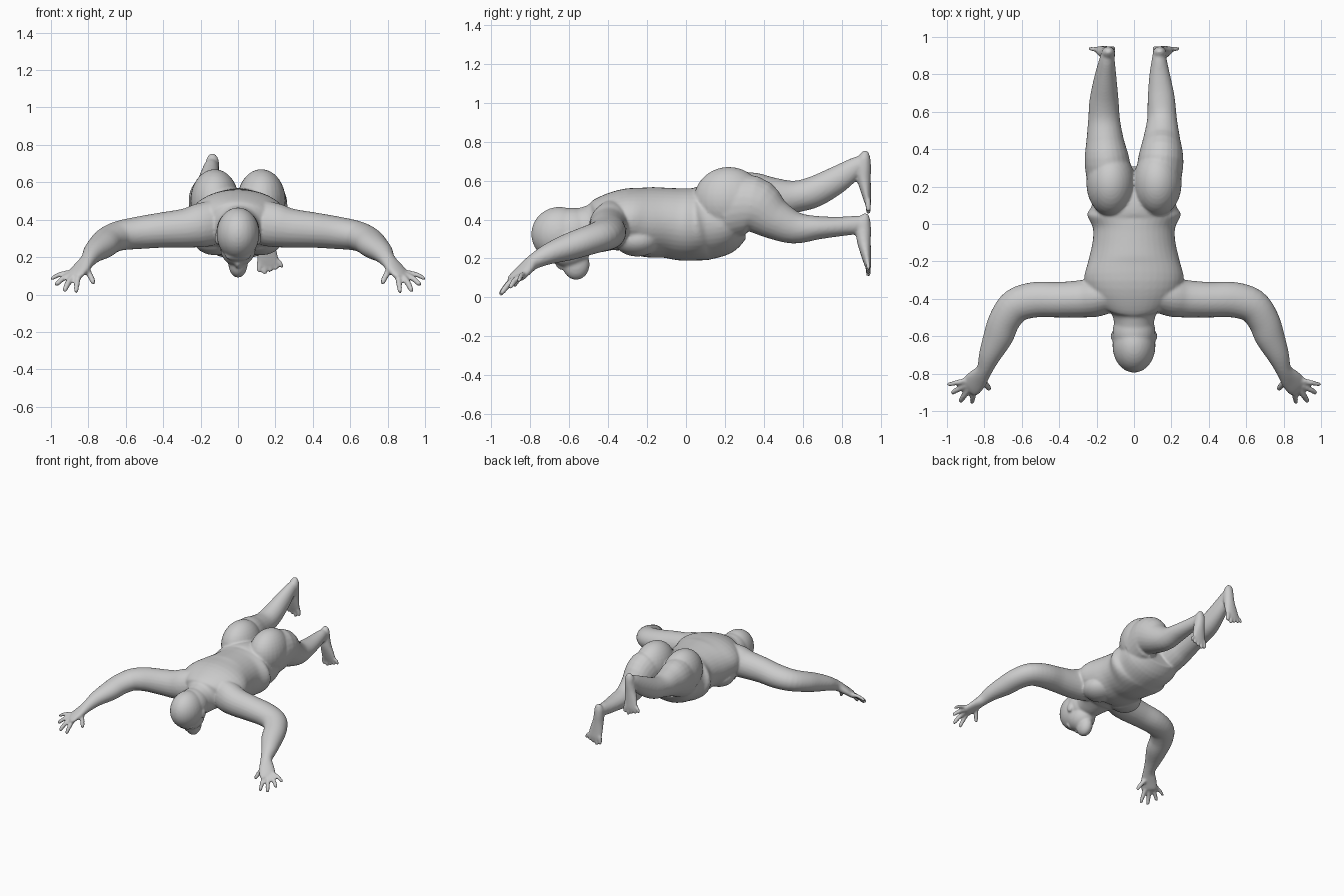
import bpy, bmesh, math
from mathutils import Vector, Matrix

bm = bmesh.new()
Z, Y = Vector((0, 0, 1)), Vector((0, 1, 0))


def spline(pts, n=4):
    """Smoothly interpolate rows of numbers (Catmull-Rom)."""
    p = [pts[0]] + list(pts) + [pts[-1]]
    out = []
    for i in range(1, len(p) - 2):
        for k in range(n):
            t = k / n
            out.append([0.5 * (2 * b + (c - a) * t + (2 * a - 5 * b + 4 * c - d) * t * t
                               + (3 * b - a - 3 * c + d) * t ** 3)
                        for a, b, c, d in zip(p[i - 1], p[i], p[i + 1], p[i + 2])])
    return out + [list(pts[-1])]


def loft(pts, up=Z, sides=24, mx=1):
    """Closed limb through rows of (x, y, z, half width, half height)."""
    rows = spline(pts)
    cs = [Vector((mx * r[0], r[1], r[2])) for r in rows]
    rings = []
    for i, c in enumerate(cs):
        t = (cs[min(i + 1, len(cs) - 1)] - cs[max(i - 1, 0)]).normalized()
        s = t.cross(up).normalized()
        u = s.cross(t)
        rings.append([bm.verts.new(c + s * rows[i][3] * math.cos(a) + u * rows[i][4] * math.sin(a))
                      for a in (2 * math.pi * k / sides for k in range(sides))])
    for r, q in zip(rings, rings[1:]):
        for k in range(sides):
            j = (k + 1) % sides
            bm.faces.new((r[k], r[j], q[j], q[k]))
    bm.faces.new(rings[0][::-1])
    bm.faces.new(rings[-1])


def ball(c, r, tilt=0):
    m = Matrix.Translation(c) @ Matrix.Rotation(tilt, 4, 'X') @ Matrix.Diagonal((*r, 1))
    bmesh.ops.create_uvsphere(bm, u_segments=28, v_segments=18, radius=1, matrix=m)


def digit(a, b, r, mx):
    """Finger or toe with a slightly arched middle and a rounded tip."""
    a, b = Vector(a), Vector(b)
    m = a.lerp(b, 0.5) + Vector((0, 0, 0.006))
    e = a.lerp(b, 0.93)
    up = Y if abs((b - a).normalized().z) > 0.8 else Z
    loft([(*a, r, r), (*m, r, r), (*e, r * .8, r * .8), (*b, r * .35, r * .35)], up, 10, mx)


# torso and neck
loft([(0, -.60, .345, .10, .10), (0, -.50, .35, .112, .122), (0, -.45, .36, .145, .13),
      (0, -.40, .38, .215, .145), (0, -.30, .40, .265, .16), (0, -.20, .387, .245, .18),
      (0, -.10, .383, .222, .18), (0, -.02, .375, .22, .186), (0, .05, .375, .25, .186),
      (0, .10, .382, .225, .19), (0, .20, .39, .225, .168), (0, .28, .41, .19, .11)], sides=40)

# head, jaw, nose and brow
ball((0, -.65, .325), (.115, .145, .14))
ball((0, -.58, .34), (.115, .13, .12))
ball((0, -.60, .25), (.095, .11, .10))
ball((0, -.565, .17), (.052, .07, .08))
ball((0, -.63, .17), (.02, .04, .03))
ball((0, -.68, .205), (.07, .03, .025))

for s in (1, -1):
    # chest, buttock, ear
    ball((s * .12, -.25, .295), (.12, .12, .085))
    ball((s * .125, .22, .50), (.13, .18, .17))
    ball((s * .112, -.60, .30), (.012, .025, .035))
    # arm down to the palm
    loft([(.10, -.37, .39, .09, .12), (.20, -.39, .37, .105, .118), (.28, -.40, .355, .10, .105),
          (.40, -.405, .345, .095, .095), (.53, -.405, .33, .095, .087), (.63, -.435, .315, .092, .08),
          (.69, -.51, .29, .085, .075), (.725, -.60, .26, .08, .07), (.77, -.70, .225, .06, .055),
          (.80, -.78, .185, .043, .04), (.838, -.83, .142, .057, .03), (.872, -.868, .105, .06, .023),
          (.885, -.88, .092, .05, .014)], mx=s)
    # fingers and thumb
    for root, tip, r in (((.905, -.838, .118), (1.0, -.86, .085), .014),
                         ((.90, -.86, .105), (.977, -.905, .05), .016),
                         ((.885, -.88, .095), (.93, -.952, .018), .017),
                         ((.855, -.89, .092), (.867, -.957, .012), .016),
                         ((.815, -.83, .14), (.77, -.885, .058), .017)):
        digit(root, tip, r, s)

# legs: lowered one on +x, raised one on -x
legs = {1: [(.125, .20, .46, .12, .16), (.143, .34, .475, .122, .15), (.148, .45, .405, .10, .108),
            (.15, .56, .358, .08, .083), (.145, .68, .358, .072, .06), (.137, .80, .365, .055, .05),
            (.135, .88, .372, .04, .047), (.135, .915, .372, .034, .04)],
        -1: [(.125, .20, .46, .12, .16), (.145, .34, .50, .12, .145), (.155, .45, .508, .10, .11),
             (.16, .56, .517, .085, .083), (.16, .66, .543, .078, .08), (.153, .78, .607, .06, .07),
             (.145, .87, .668, .043, .052), (.14, .91, .69, .036, .042)]}
for s, h in ((1, .43), (-1, .752)):
    loft(legs[s], mx=s)
    # foot hanging from the heel
    loft([(.137, .927, h, .015, .012), (.137, .918, h - .03, .033, .03),
          (.138, .912, h - .08, .038, .039), (.145, .914, h - .14, .043, .036),
          (.155, .925, h - .21, .054, .026), (.162, .934, h - .26, .058, .018),
          (.163, .936, h - .28, .05, .013)], Y, mx=s)
    # toes
    for k in range(5):
        x = .118 + .024 * k
        digit((x, .934, h - .25), (x + .008 * (k - 1), .938, h - (.322 - .012 * abs(k - 1))),
              .016 - .001 * k, s)

bmesh.ops.recalc_face_normals(bm, faces=bm.faces)
me = bpy.data.meshes.new("body")
bm.to_mesh(me)
bm.free()
body = bpy.data.objects.new("body", me)
bpy.context.collection.objects.link(body)

# fuse the parts into one skin and soften the joins
rm = body.modifiers.new("fuse", 'REMESH')
rm.mode = 'VOXEL'
rm.voxel_size = .008
rm.use_smooth_shade = True
sm = body.modifiers.new("soften", 'SMOOTH')
sm.factor = .5
sm.iterations = 6
